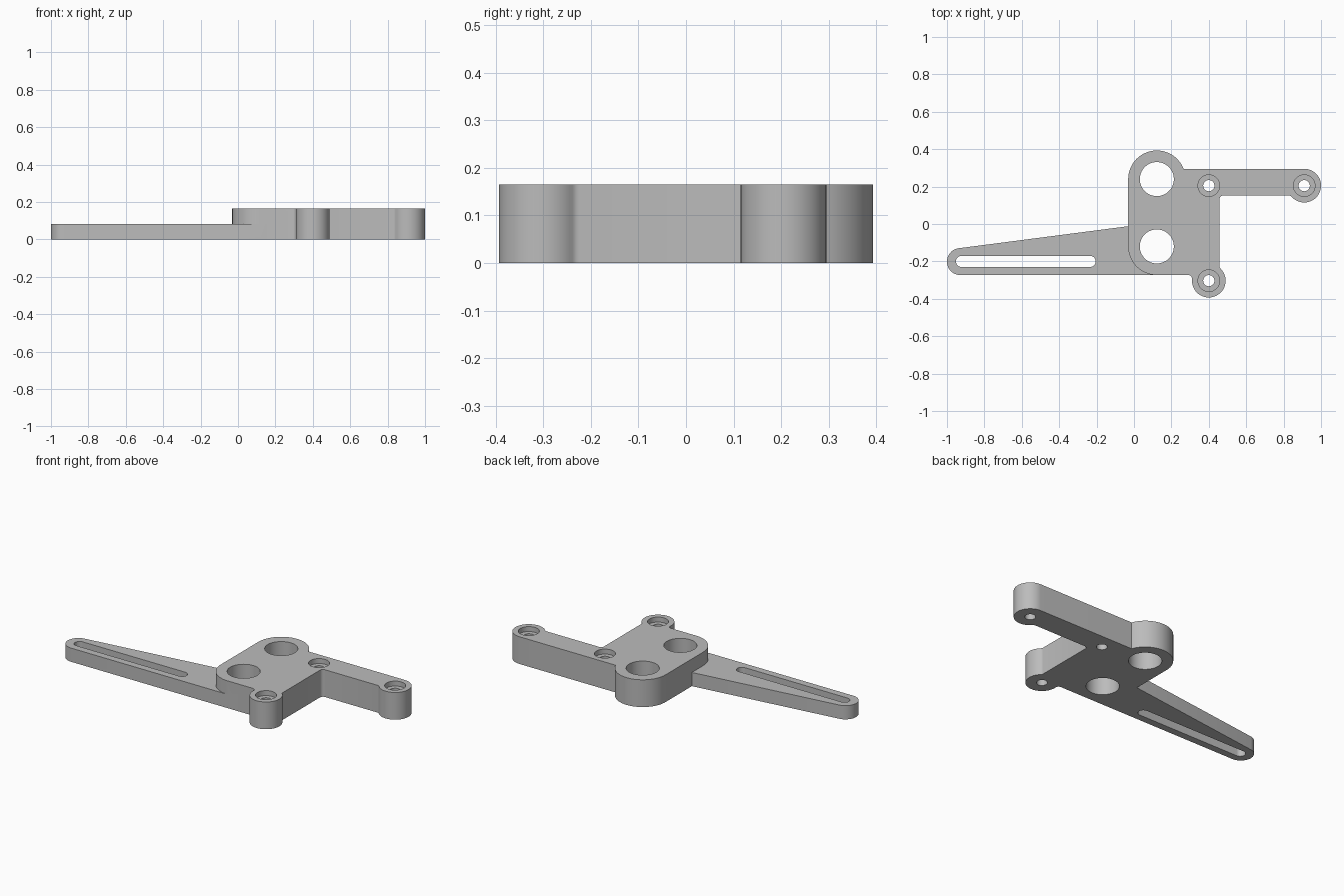
import bpy, bmesh
from math import sin, cos, atan2, hypot, sqrt, radians, degrees

cube = bpy.data.objects.get("Cube")
if cube:
    bpy.data.objects.remove(cube, do_unlink=True)

FULL, HALF = 0.165, 0.083      # body and slotted arm thickness
BOSS, FIL = 0.09, 0.02         # boss and fillet radius
POST_LOW, POST_ARM, POST_MID = (0.40, -0.303), (0.91, 0.205), (0.40, 0.205)
BORE_TOP, BORE_LOW, ROUND = (0.122, 0.24), (0.122, -0.12), 0.153
RIGHT, BASE, ARM_LOW, ARM_TOP = 0.457, -0.273, 0.152, 0.295

grey = bpy.data.materials.new("plain grey")
grey.use_nodes = True
grey.diffuse_color = (0.5, 0.5, 0.5, 1)
grey.node_tree.nodes["Principled BSDF"].inputs["Base Color"].default_value = (0.5, 0.5, 0.5, 1)


def arc(c, r, a0, a1, step=5):
    n = max(3, round(abs(a1 - a0) / step))
    angles = [radians(a0 + (a1 - a0) * i / n) for i in range(n + 1)]
    return [(c[0] + r * cos(a), c[1] + r * sin(a)) for a in angles]


def angle(a, b):
    return degrees(atan2(b[1] - a[1], b[0] - a[0]))


def prism(name, outline, z0, z1):
    bm = bmesh.new()
    face = bm.faces.new([bm.verts.new((x, y, z0)) for x, y in outline])
    top = bmesh.ops.extrude_face_region(bm, geom=[face])["geom"]
    bmesh.ops.translate(bm, vec=(0, 0, z1 - z0),
                        verts=[v for v in top if isinstance(v, bmesh.types.BMVert)])
    bmesh.ops.recalc_face_normals(bm, faces=bm.faces)
    mesh = bpy.data.meshes.new(name)
    bm.to_mesh(mesh)
    bm.free()
    mesh.materials.append(grey)
    obj = bpy.data.objects.new(name, mesh)
    bpy.context.collection.objects.link(obj)
    return obj


def combine(target, tool, operation):
    tool.hide_render = True
    mod = target.modifiers.new(operation.lower(), "BOOLEAN")
    mod.operation, mod.solver, mod.object = operation, "EXACT", tool
    bpy.context.view_layer.objects.active = target
    bpy.ops.object.modifier_apply(modifier=mod.name)
    bpy.data.objects.remove(tool, do_unlink=True)


# Fillet centres where straight edges run into the bosses
reach = BOSS + FIL
f1y = BASE - FIL
f1 = (POST_LOW[0] - sqrt(reach**2 - (f1y - POST_LOW[1])**2), f1y)
f2x = RIGHT + FIL
f2 = (f2x, POST_LOW[1] + sqrt(reach**2 - (f2x - POST_LOW[0])**2))
f3y = ARM_LOW - FIL
f3 = (POST_ARM[0] - sqrt(reach**2 - (f3y - POST_ARM[1])**2), f3y)

# Body outline, counter-clockwise from the lower left corner
body_outline = arc(BORE_LOW, ROUND, 180, 270)
body_outline += arc(f1, FIL, 90, angle(f1, POST_LOW), 15)
body_outline += arc(POST_LOW, BOSS, angle(POST_LOW, f1) - 360 if angle(POST_LOW, f1) > 0
                    else angle(POST_LOW, f1), angle(POST_LOW, f2))
body_outline += arc(f2, FIL, angle(f2, POST_LOW) + 360, 180, 15)
body_outline += arc((RIGHT + FIL, ARM_LOW - FIL), FIL, 180, 90, 15)
body_outline += arc(f3, FIL, 90, angle(f3, POST_ARM), 15)
body_outline += arc(POST_ARM, BOSS, angle(POST_ARM, f3), 90)
rise = ARM_TOP - BORE_TOP[1]
meet = (BORE_TOP[0] + sqrt(ROUND**2 - rise**2), ARM_TOP)
body_outline += arc(BORE_TOP, ROUND, angle(BORE_TOP, meet), 180)
body = prism("bracket_body", body_outline, 0, FULL)

# Tapered arm, half the thickness of the body
TIP, TIP_R = (-0.928, -0.201), 0.072
slope = degrees(atan2(0.118, 0.893))
arm_outline = arc(TIP, TIP_R, 90 + slope, 270)
arm_outline += [(0.15, BASE), (0.15, -0.02), (-0.032, -0.012)]
combine(body, prism("slotted_arm", arm_outline, 0, HALF), "UNION")

# Long slot through the arm
slot = arc((-0.922, -0.2), 0.03, 90, 270, 10) + arc((-0.235, -0.2), 0.03, -90, 90, 10)
combine(body, prism("slot_cutter", slot, -0.1, 0.12), "DIFFERENCE")

# Two large bores
for centre in (BORE_TOP, BORE_LOW):
    combine(body, prism("bore_cutter", arc(centre, 0.091, 0, 360)[:-1], -0.1, 0.3), "DIFFERENCE")

# Counterbored screw holes
for centre in (POST_LOW, POST_ARM, POST_MID):
    for radius, floor in ((0.03, -0.1), (0.058, FULL - 0.03)):
        cutter = prism("screw_cutter", arc(centre, radius, 0, 360, 10)[:-1], floor, 0.3)
        combine(body, cutter, "DIFFERENCE")

body.select_set(True)
bpy.context.view_layer.objects.active = body
bpy.ops.object.shade_smooth_by_angle(angle=radians(30))
